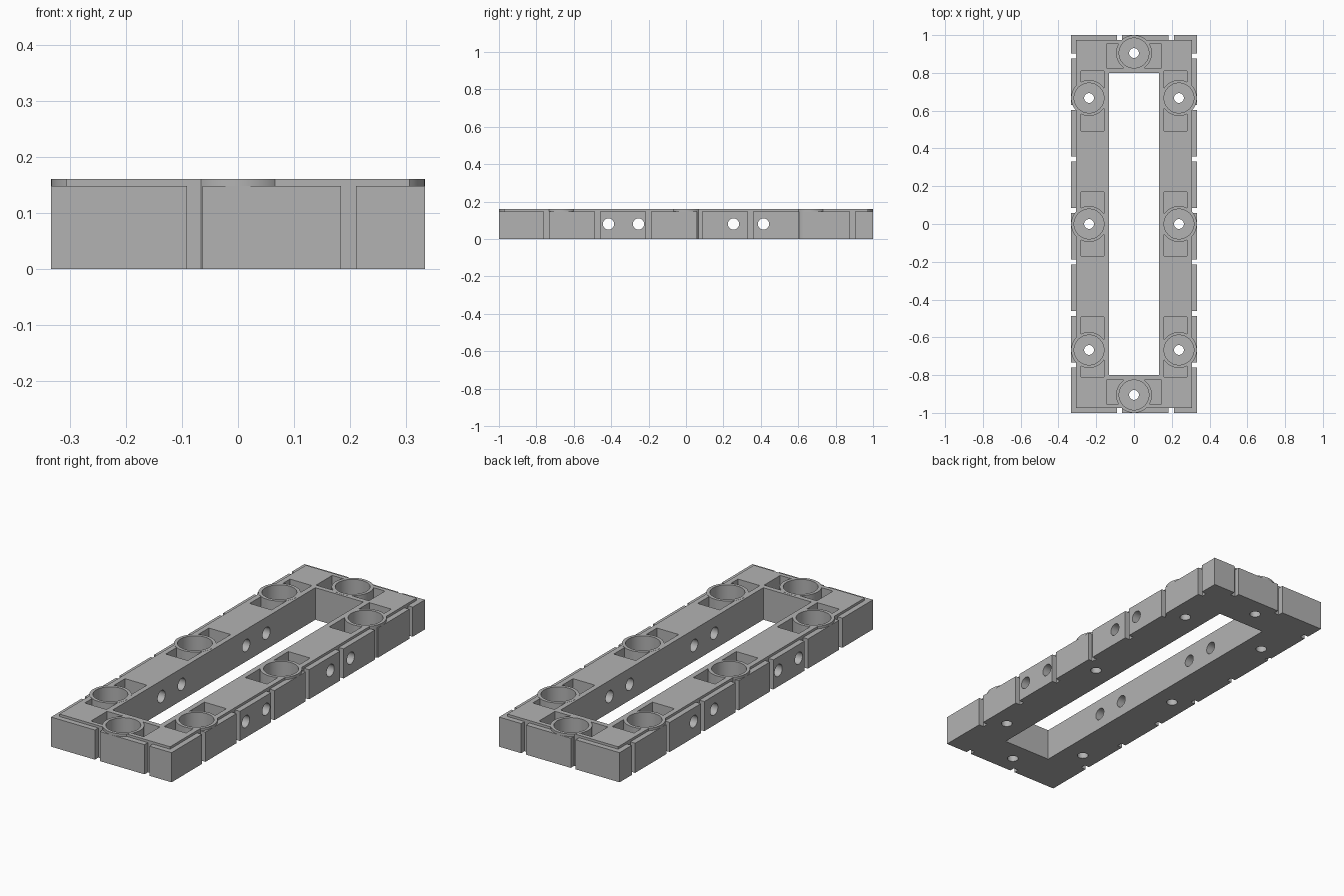
import bpy
import bmesh
import math
from mathutils import Matrix, Vector

if "Cube" in bpy.data.objects:
    bpy.data.objects.remove(bpy.data.objects["Cube"], do_unlink=True)

W, L, BASE, TOP = 0.333, 1.0, 0.148, 0.16   # half width, half length, ledge and top heights
STEP = 0.027                                # ledge width, groove width and groove depth
PITCH = 0.2727                              # groove spacing along the long sides
FLOOR = 0.03                                # pocket and cup floor height

grey = bpy.data.materials.new("plain grey")
grey.use_nodes = True
grey.diffuse_color = (0.45, 0.45, 0.45, 1)
grey.node_tree.nodes["Principled BSDF"].inputs["Base Color"].default_value = (0.45, 0.45, 0.45, 1)


def box(bm, x0, x1, y0, y1, z0, z1):
    size = Vector((abs(x1 - x0), abs(y1 - y0), z1 - z0))
    mid = Vector((x0 + x1, y0 + y1, z0 + z1)) / 2
    bmesh.ops.create_cube(bm, size=1, matrix=Matrix.LocRotScale(mid, None, size))


def cylinder(bm, x, y, z0, z1, r):
    bmesh.ops.create_cone(bm, cap_ends=True, segments=64, radius1=r, radius2=r, depth=z1 - z0,
                          matrix=Matrix.Translation((x, y, (z0 + z1) / 2)))


def make(name, bm):
    mesh = bpy.data.meshes.new(name)
    bm.to_mesh(mesh)
    bm.free()
    mesh.materials.append(grey)
    ob = bpy.data.objects.new(name, mesh)
    bpy.context.collection.objects.link(ob)
    return ob


def combine(target, tool, operation):
    mod = target.modifiers.new(tool.name, 'BOOLEAN')
    mod.operation, mod.object, mod.solver = operation, tool, 'EXACT'
    bpy.context.view_layer.objects.active = target
    bpy.ops.object.modifier_apply(modifier=mod.name)
    bpy.data.objects.remove(tool, do_unlink=True)


# Base block and raised, inset top plate
bm = bmesh.new()
box(bm, -W, W, -L, L, 0, BASE)
frame = make("frame", bm)
bm = bmesh.new()
box(bm, -W + STEP, W - STEP, -L + STEP, L - STEP, 0.05, TOP)
combine(frame, make("top_plate", bm), 'UNION')

# Central window
bm = bmesh.new()
box(bm, -0.133, 0.133, -0.8, 0.8, -0.1, 0.3)
combine(frame, make("window", bm), 'DIFFERENCE')

# Vertical grooves around the outside
bm = bmesh.new()
h = STEP / 2
for s in (-1, 1):
    for i in range(7):
        y = -0.746 + i * PITCH
        box(bm, s * (W - STEP), s * (W + 0.1), y - h, y + h, -0.1, 0.3)
    for x in (-0.077, 0.197):
        box(bm, x - h, x + h, s * (L - STEP), s * (L + 0.1), -0.1, 0.3)
combine(frame, make("grooves", bm), 'DIFFERENCE')

# Rectangular pockets, later split by the round cups
cups = [(s * 0.238, y) for s in (-1, 1) for y in (-0.667, 0, 0.667)] + [(0, -0.905), (0, 0.905)]
bm = bmesh.new()
for s in (-1, 1):
    box(bm, s * 0.159, s * 0.28, -0.17, 0.17, FLOOR, 0.3)
    for t in (-1, 1):
        box(bm, s * 0.159, s * 0.28, t * 0.492, t * 0.81, FLOOR, 0.3)
    box(bm, -0.146, 0.146, s * 0.825, s * 0.952, FLOOR, 0.3)
combine(frame, make("pockets", bm), 'DIFFERENCE')

# Round cups: outer wall, bore, then small through hole
bm = bmesh.new()
for x, y in cups:
    cylinder(bm, x, y, 0, TOP + 0.0005, 0.095)
combine(frame, make("cup_walls", bm), 'UNION')
for name, z0, r in (("bores", FLOOR, 0.079), ("screw_holes", -0.1, 0.026)):
    bm = bmesh.new()
    for x, y in cups:
        cylinder(bm, x, y, z0, 0.3, r)
    combine(frame, make(name, bm), 'DIFFERENCE')

# Cross holes through the long sides
bm = bmesh.new()
for y in (-0.414, -0.254, 0.254, 0.414):
    bmesh.ops.create_cone(bm, cap_ends=True, segments=40, radius1=0.03, radius2=0.03, depth=1,
                          matrix=Matrix.Translation((0, y, 0.08)) @ Matrix.Rotation(math.pi / 2, 4, 'Y'))
combine(frame, make("cross_holes", bm), 'DIFFERENCE')

# Smooth round walls, sharp corners
bpy.ops.object.select_all(action='DESELECT')
frame.select_set(True)
bpy.context.view_layer.objects.active = frame
bpy.ops.object.shade_smooth_by_angle(angle=math.radians(30))
